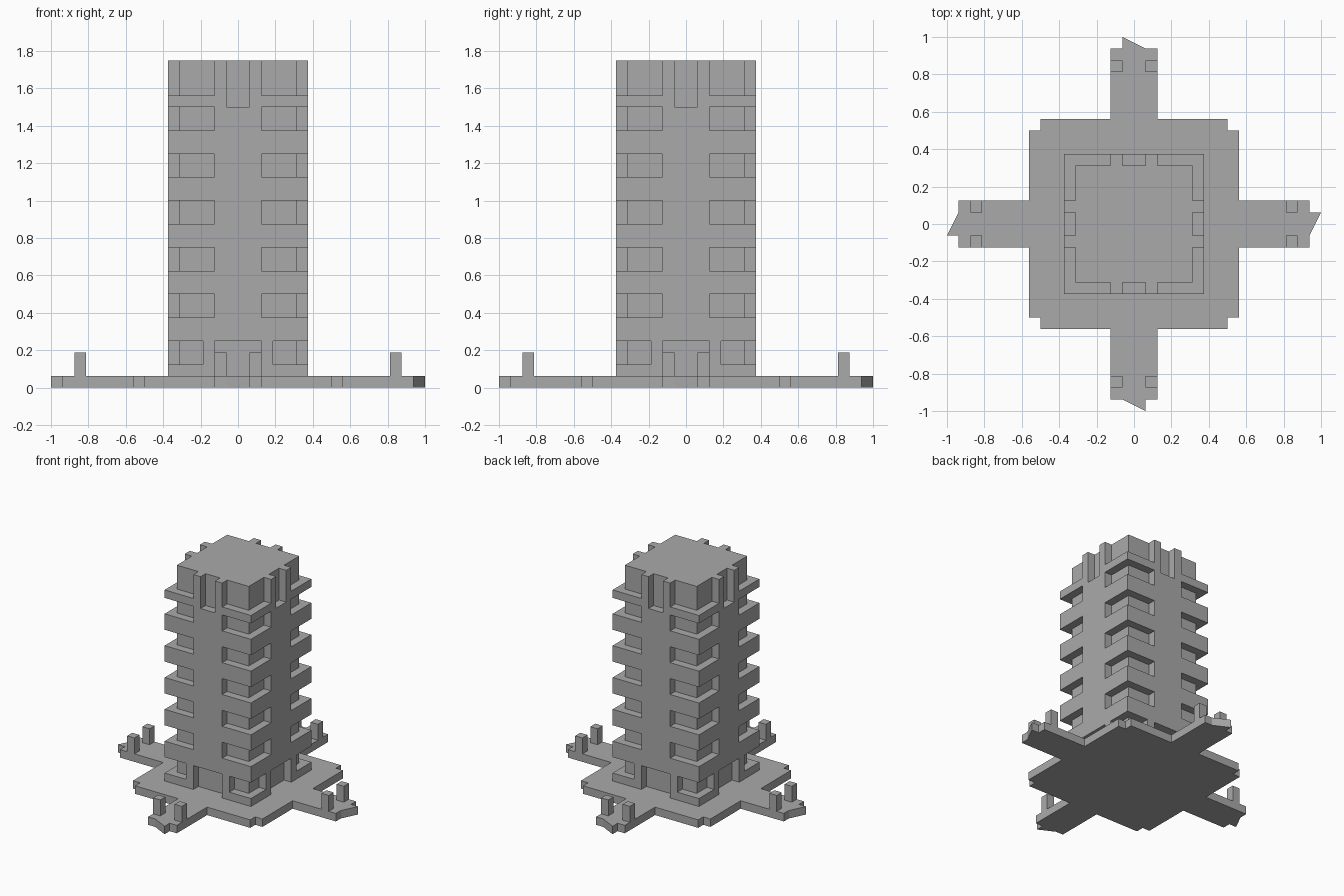
import bpy
import bmesh

U = 1 / 16  # one building block

if "Cube" in bpy.data.objects:
    bpy.data.objects.remove(bpy.data.objects["Cube"], do_unlink=True)

# Single stone colour
GREY = (0.4, 0.4, 0.4, 1)
stone = bpy.data.materials.new("grey stone")
stone.use_nodes = True
stone.diffuse_color = GREY
stone.node_tree.nodes["Principled BSDF"].inputs["Base Color"].default_value = GREY


def turn(p, k):
    """Rotate a plan point by k quarter turns."""
    x, y = p
    for _ in range(k):
        x, y = -y, x
    return x, y


def prism(bm, plan, z0, z1):
    """Extrude a counter-clockwise plan, in blocks, from z0 to z1."""
    low = [bm.verts.new((x * U, y * U, z0 * U)) for x, y in plan]
    high = [bm.verts.new((x * U, y * U, z1 * U)) for x, y in plan]
    bm.faces.new(low[::-1])
    bm.faces.new(high)
    for i in range(len(plan)):
        j = (i + 1) % len(plan)
        bm.faces.new((low[i], low[j], high[j], high[i]))


def around(bm, plan, z0, z1):
    """Repeat a prism on all four sides."""
    for k in range(4):
        prism(bm, [turn(p, k) for p in plan], z0, z1)


def rect(x0, y0, x1, y1):
    return [(x0, y0), (x1, y0), (x1, y1), (x0, y1)]


def corner(inner):
    """L-shaped plan that wraps one tower corner, one block deep."""
    return [(inner, -7), (7, -7), (7, -inner), (5, -inner), (5, -5), (inner, -5)]


def make(name, bm):
    mesh = bpy.data.meshes.new(name)
    bm.to_mesh(mesh)
    bm.free()
    mesh.materials.append(stone)
    obj = bpy.data.objects.new(name, mesh)
    bpy.context.collection.objects.link(obj)
    return obj


# Cross-shaped plaza with stepped arm ends and notched corners
quarter = [(-1, -16), (1, -16), (1, -15), (2, -15), (2, -9),
           (8, -9), (8, -8), (9, -8), (9, -2), (15, -2), (15, -1)]
bm = bmesh.new()
prism(bm, [turn(p, k) for k in range(4) for p in quarter[1:]], 0, 1)
make("plaza", bm)

# Pairs of posts near the arm ends
bm = bmesh.new()
around(bm, rect(1, -14, 2, -13), 1, 3)
around(bm, rect(-2, -14, -1, -13), 1, 3)
make("gate_posts", bm)

# Tower block
bm = bmesh.new()
prism(bm, rect(-6, -6, 6, 6), 1, 28)
tower = make("tower", bm)

# Recesses: doorways, corner balconies, crown and crown slots
bm = bmesh.new()
around(bm, rect(-2, -7, 2, -5), 0, 4)
around(bm, corner(3), 2, 4)
for floor in range(6, 24, 4):
    around(bm, corner(2), floor, floor + 2)
around(bm, corner(2), 25, 29)
around(bm, rect(-1, -7, 1, -5), 24, 29)
cutter = make("recess_cutter", bm)
cutter.hide_render = True

# Carve the recesses into the tower
cut = tower.modifiers.new("recesses", "BOOLEAN")
cut.operation = "DIFFERENCE"
cut.solver = "EXACT"
cut.object = cutter
bpy.context.view_layer.objects.active = tower
bpy.ops.object.modifier_apply(modifier=cut.name)
bpy.data.objects.remove(cutter, do_unlink=True)
